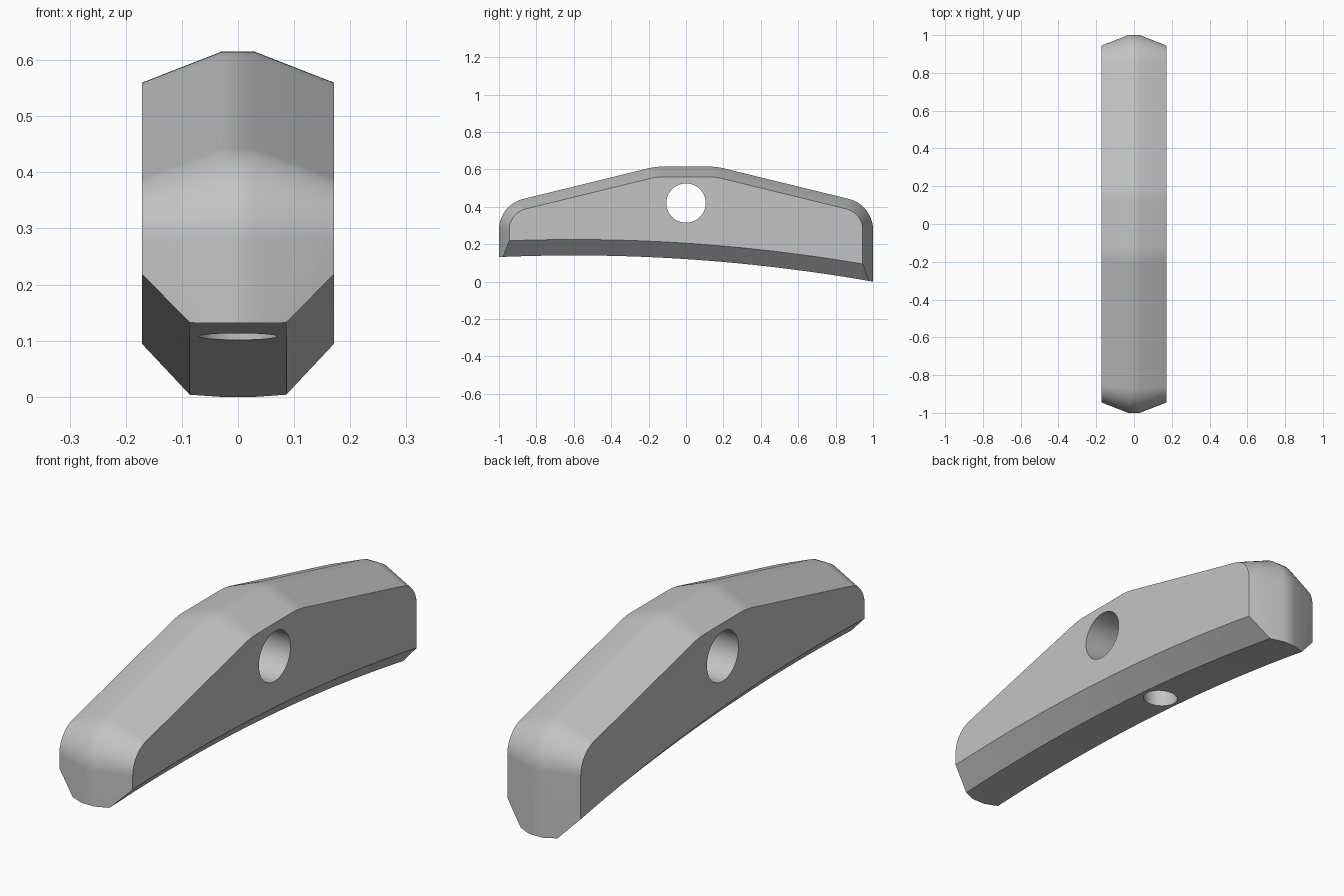
import bpy, bmesh, math
from mathutils import Matrix

cube = bpy.data.objects.get("Cube")
if cube:
    bpy.data.objects.remove(cube)

HALF_W, RIDGE, INSET = 0.171, 0.03, 0.055
TILT = math.radians(13.6)

grey = bpy.data.materials.new("plain grey")
grey.use_nodes = True
grey.diffuse_color = (0.55, 0.55, 0.55, 1)
grey.node_tree.nodes["Principled BSDF"].inputs["Base Color"].default_value = grey.diffuse_color


def finish(name, bm):
    bmesh.ops.recalc_face_normals(bm, faces=bm.faces)
    mesh = bpy.data.meshes.new(name)
    bm.to_mesh(mesh)
    bm.free()
    mesh.materials.append(grey)
    obj = bpy.data.objects.new(name, mesh)
    bpy.context.collection.objects.link(obj)
    return obj


def loft(name, rings):
    """Skin a row of closed rings and cap both ends."""
    bm = bmesh.new()
    rows = [[bm.verts.new(p) for p in ring] for ring in rings]
    n = len(rows[0])
    for a, b in zip(rows, rows[1:]):
        for i in range(n):
            j = (i + 1) % n
            bm.faces.new((a[i], a[j], b[j], b[i]))
    bm.faces.new(rows[0])
    bm.faces.new(rows[-1])
    return finish(name, bm)


def arc(cy, cz, r, start, end, steps):
    return [(cy + r * math.cos(start + (end - start) * i / steps),
             cz + r * math.sin(start + (end - start) * i / steps))
            for i in range(steps + 1)]


def outline(d):
    """Side outline shrunk inward by d."""
    up = math.pi / 2
    half = [(1 - d, -0.2)]
    half += arc(0.83, 0.277, 0.17 - d, 0, up - TILT, 12)
    half += arc(0.12, 0.255, 0.36 - d, up - TILT, up, 6)
    return half + [(-y, z) for y, z in reversed(half)]


def underside(y):
    return 0.14 - 0.0547 * (y + 0.6) ** 2


def cylinder(name, radius, depth, matrix):
    bm = bmesh.new()
    bmesh.ops.create_cone(bm, cap_ends=True, segments=64, radius1=radius,
                          radius2=radius, depth=depth, matrix=matrix)
    return finish(name, bm)


# Main body with a narrow ridge and sloping shoulders
levels = [(-HALF_W, INSET), (-RIDGE, 0), (RIDGE, 0), (HALF_W, INSET)]
body = loft("handle_body", [[(x, y, z) for y, z in outline(d)] for x, d in levels])

# Curved, chamfered underside
sections = []
for i in range(33):
    y = -1.1 + 2.2 * i / 32
    b = underside(y)
    half = [(0.086, b), (0.286, b + 0.2), (0.286, -0.5)]
    ring = half + [(-x, z) for x, z in reversed(half)]
    sections.append([(x, y, z) for x, z in ring])
cutters = [loft("underside_cutter", sections)]

# Cross hole through the sides, and blind hole from below
cutters.append(cylinder("cross_hole_cutter", 0.105, 1,
                        Matrix.Translation((0, 0, 0.42)) @ Matrix.Rotation(math.pi / 2, 4, 'Y')))
cutters.append(cylinder("bottom_hole_cutter", 0.07, 0.5,
                        Matrix.Translation((0, 0.17, 0.1))))

bpy.ops.object.select_all(action='DESELECT')
bpy.context.view_layer.objects.active = body
body.select_set(True)
for cutter in cutters:
    cutter.hide_render = True
    mod = body.modifiers.new(cutter.name, 'BOOLEAN')
    mod.operation = 'DIFFERENCE'
    mod.solver = 'EXACT'
    mod.object = cutter
    bpy.ops.object.modifier_apply(modifier=mod.name)
    bpy.data.objects.remove(cutter)

# Smooth the rounded parts, keep the hard edges
bpy.ops.object.shade_smooth_by_angle(angle=math.radians(30))
weighted = body.modifiers.new("weighted_normals", 'WEIGHTED_NORMAL')
weighted.keep_sharp = True
